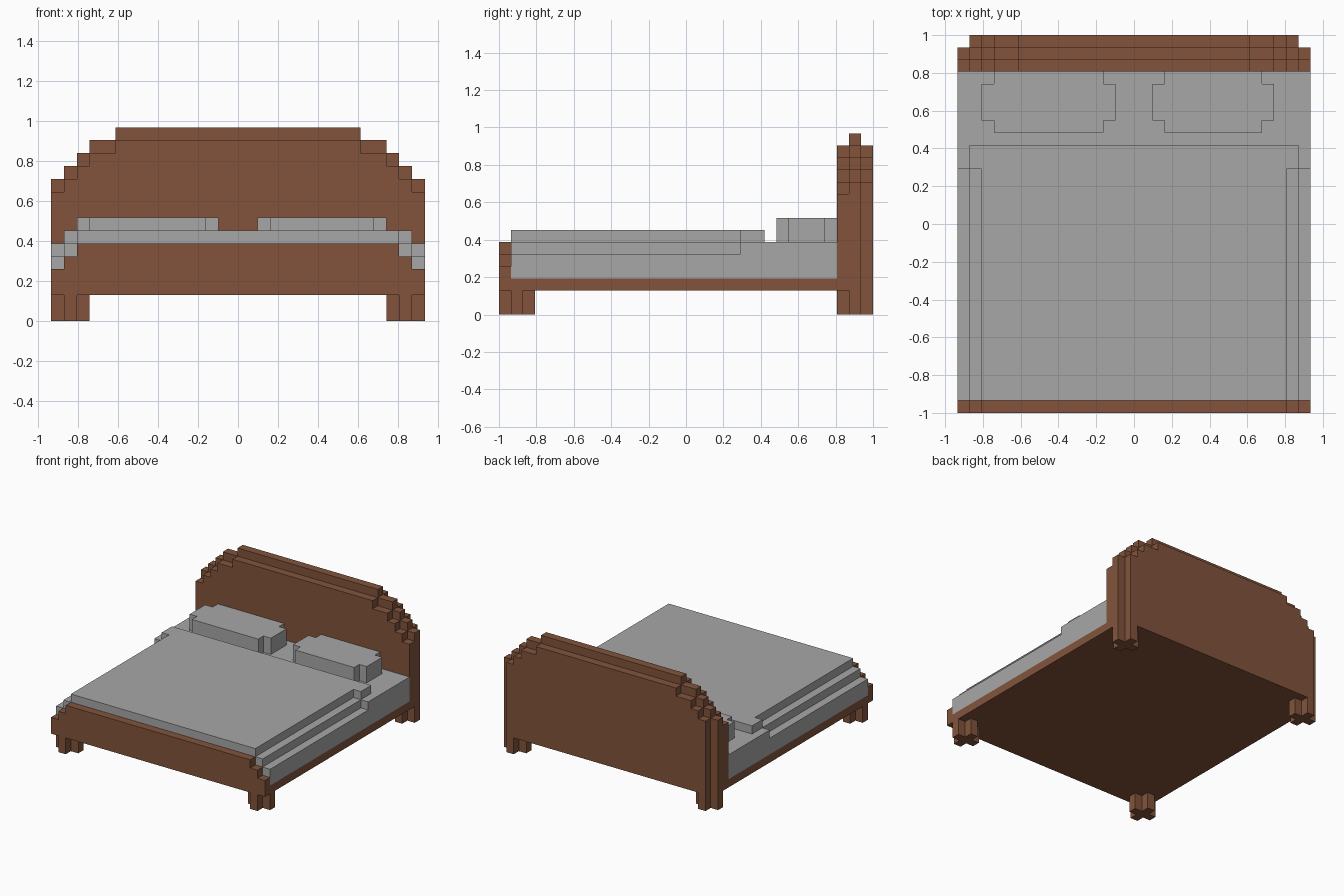
import bpy, bmesh

if "Cube" in bpy.data.objects:
    bpy.data.objects.remove(bpy.data.objects["Cube"])

U = 2 / 31  # size of one block; all positions below are in blocks


def material(name, rgb):
    m = bpy.data.materials.new(name)
    m.diffuse_color = (*rgb, 1)
    m.use_nodes = True
    m.node_tree.nodes["Principled BSDF"].inputs["Base Color"].default_value = m.diffuse_color
    return m


WOOD = material("brown wood", (0.223, 0.088, 0.045))
CLOTH = material("grey cloth", (0.39, 0.39, 0.39))


def extrude(name, outline, vec, mat):
    """Extrude a closed outline of 3D points along vec."""
    bm = bmesh.new()
    face = bm.faces.new([bm.verts.new([c * U for c in p]) for p in outline])
    new = bmesh.ops.extrude_face_region(bm, geom=[face])["geom"]
    bmesh.ops.translate(bm, vec=[c * U for c in vec],
                        verts=[v for v in new if isinstance(v, bmesh.types.BMVert)])
    bmesh.ops.recalc_face_normals(bm, faces=bm.faces)
    mesh = bpy.data.meshes.new(name)
    bm.to_mesh(mesh)
    bm.free()
    mesh.materials.append(mat)
    ob = bpy.data.objects.new(name, mesh)
    bpy.context.collection.objects.link(ob)
    return ob


def stepped(name, steps, z0, y0, y1, mat):
    """Symmetric stepped slab; steps are (half width, top), from the middle outwards."""
    right = []
    for i, (half, top) in enumerate(steps):
        if i:
            right.append((steps[i - 1][0], top))
        right.append((half, top))
    right.append((steps[-1][0], z0))
    pts = right + [(-x, z) for x, z in reversed(right)]
    return extrude(name, [(x, y0, z) for x, z in pts], (0, y1 - y0, 0), mat)


def notched(name, x0, x1, y0, y1, z0, z1, mat):
    """Block with one-block notches in its four vertical corners."""
    pts = [(x0 + 1, y0), (x1 - 1, y0), (x1 - 1, y0 + 1), (x1, y0 + 1),
           (x1, y1 - 1), (x1 - 1, y1 - 1), (x1 - 1, y1), (x0 + 1, y1),
           (x0 + 1, y1 - 1), (x0, y1 - 1), (x0, y0 + 1), (x0 + 1, y0 + 1)]
    return extrude(name, [(x, y, z0) for x, y in pts], (0, 0, z1 - z0), mat)


# Headboard: tall core with a lower layer in front and behind
core = [(9.5, 15), (11.5, 14), (12.5, 13), (13.5, 12), (14.5, 11)]
layer = [(h, t - 1) for h, t in core]
stepped("headboard_core", core, 2, 13.5, 14.5, WOOD)
stepped("headboard_front", layer, 2, 12.5, 13.5, WOOD)
stepped("headboard_back", layer[:-1], 2, 14.5, 15.5, WOOD)

# Footboard and base
stepped("footboard", [(12.5, 6), (13.5, 5), (14.5, 4)], 2, -15.5, -14.5, WOOD)
stepped("base", [(14.5, 3)], 2, -14.5, 12.5, WOOD)

# Cross-shaped legs
for side, x in (("left", -14.5), ("right", 11.5)):
    for end, y in (("front", -15.5), ("back", 12.5)):
        notched(f"{end}_{side}_leg", x, x + 3, y, y + 3, 0, 2, WOOD)

# Bedding: blanket, its wider fold, and the bare mattress end
stepped("blanket", [(12.5, 7), (13.5, 6), (14.5, 5)], 3, -14.5, 4.5, CLOTH)
stepped("blanket_fold", [(13.5, 7), (14.5, 6)], 3, 4.5, 6.5, CLOTH)
stepped("mattress", [(14.5, 6)], 3, 6.5, 12.5, CLOTH)

# Pillows
notched("left_pillow", -12.5, -1.5, 7.5, 12.5, 6, 8, CLOTH)
notched("right_pillow", 1.5, 11.5, 7.5, 12.5, 6, 8, CLOTH)
